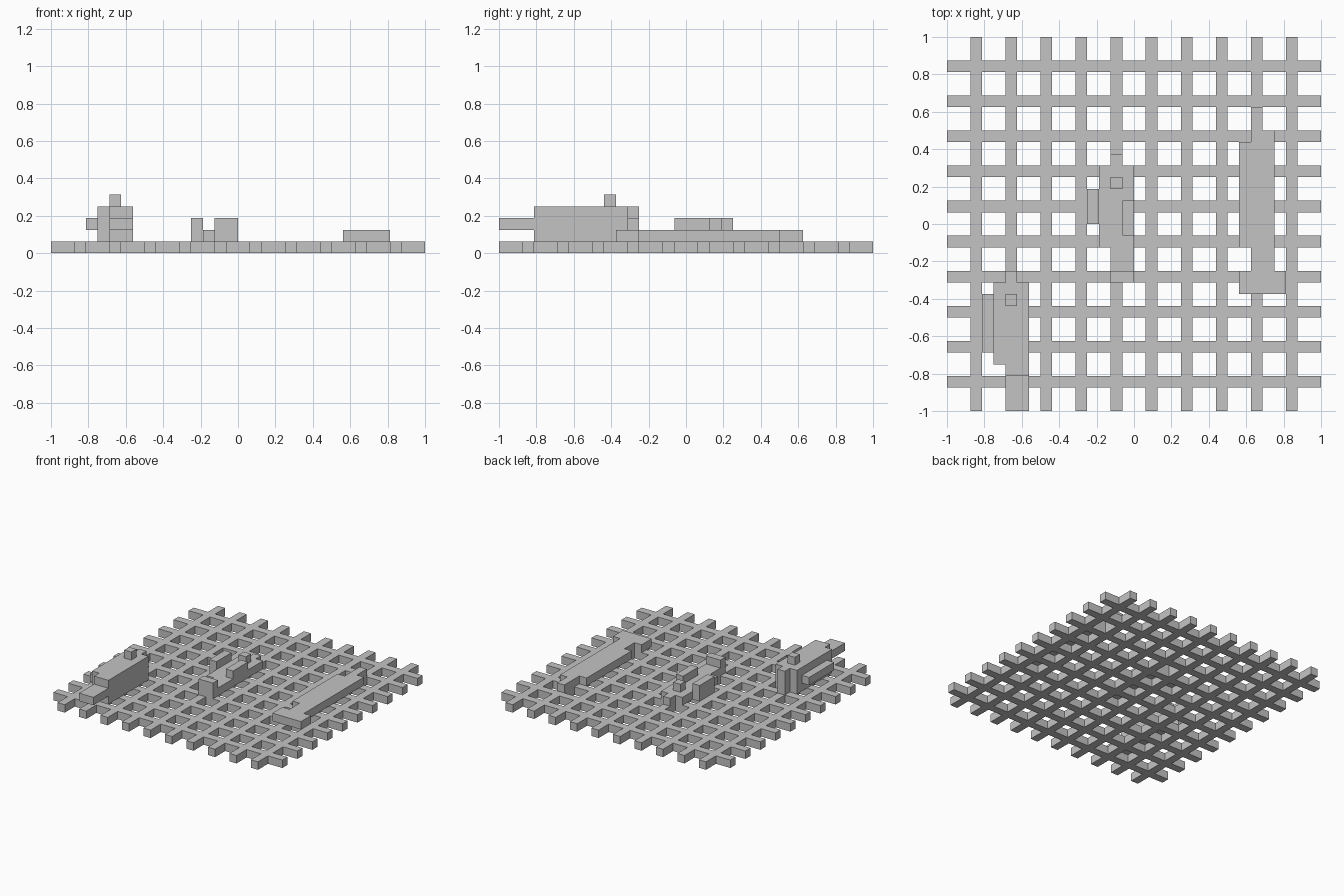
import bpy
import bmesh

UNIT = 1 / 16          # edge of one block
HALF = 16              # half the board, in blocks

cube = bpy.data.objects.get("Cube")
if cube:
    bpy.data.objects.remove(cube, do_unlink=True)

grey = bpy.data.materials.new("plain_grey")
grey.use_nodes = True
colour = (0.55, 0.55, 0.55, 1)
grey.diffuse_color = colour
grey.node_tree.nodes["Principled BSDF"].inputs["Base Color"].default_value = colour


def finish(name, bm):
    """Scale from blocks to scene units and link the object."""
    bmesh.ops.recalc_face_normals(bm, faces=bm.faces)
    bmesh.ops.scale(bm, vec=(UNIT, UNIT, UNIT), verts=bm.verts)
    mesh = bpy.data.meshes.new(name)
    bm.to_mesh(mesh)
    bm.free()
    mesh.materials.append(grey)
    obj = bpy.data.objects.new(name, mesh)
    bpy.context.collection.objects.link(obj)
    return obj


def raise_faces(bm, height):
    """Extrude every face upward into a solid."""
    result = bmesh.ops.extrude_face_region(bm, geom=bm.faces[:], use_keep_orig=True)
    top = [v for v in result["geom"] if isinstance(v, bmesh.types.BMVert)]
    bmesh.ops.translate(bm, vec=(0, 0, height), verts=top)


def prism(name, outline, z0, z1):
    bm = bmesh.new()
    bm.faces.new([bm.verts.new((x, y, z0)) for x, y in outline])
    raise_faces(bm, z1 - z0)
    return finish(name, bm)


def block(name, x0, x1, y0, y1, z0, z1):
    return prism(name, [(x0, y0), (x1, y0), (x1, y1), (x0, y1)], z0, z1)


# Open lattice board: keep only the cells lying on a bar
def on_bar(c):
    return -14 < c < 14 and int(c + 14) % 3 == 0


bm = bmesh.new()
bmesh.ops.create_grid(bm, x_segments=2 * HALF, y_segments=2 * HALF, size=HALF)
holes = [f for f in bm.faces
         if not any(on_bar(c) for c in f.calc_center_median().xy)]
bmesh.ops.delete(bm, geom=holes, context='FACES')
raise_faces(bm, 1)
finish("lattice_board", bm)

# Long flat vessel
prism("flat_hull", [(9, -6), (13, -6), (13, -4), (12, -4), (12, 8), (11, 8),
                    (11, 10), (10, 10), (10, 7), (9, 7), (9, -2), (10, -2),
                    (10, -4), (9, -4)], 1, 2)

# Small centre vessel
prism("centre_hull", [(-2, -4), (0, -4), (0, 5), (-1, 5), (-1, 6), (-2, 6),
                      (-2, 5), (-3, 5), (-3, -2), (-2, -2)], 1, 2)
block("centre_bow", -2, 0, -5, -4, 1, 3)
block("centre_side_pod", -4, -3, 0, 3, 1, 3)
block("centre_cabin", -1, 0, -1, 2, 2, 3)
block("centre_mast", -2, -1, 3, 4, 2, 3)

# Tall vessel with a projecting bow
prism("tall_hull", [(-11, -13), (-9, -13), (-9, -5), (-10, -5), (-10, -4),
                    (-11, -4), (-11, -5), (-12, -5), (-12, -12), (-11, -12)], 1, 4)
block("tall_bow", -11, -9, -16, -13, 2, 3)
block("tall_side_ledge", -13, -12, -11, -6, 2, 3)
block("tall_mast", -11, -10, -7, -6, 4, 5)
